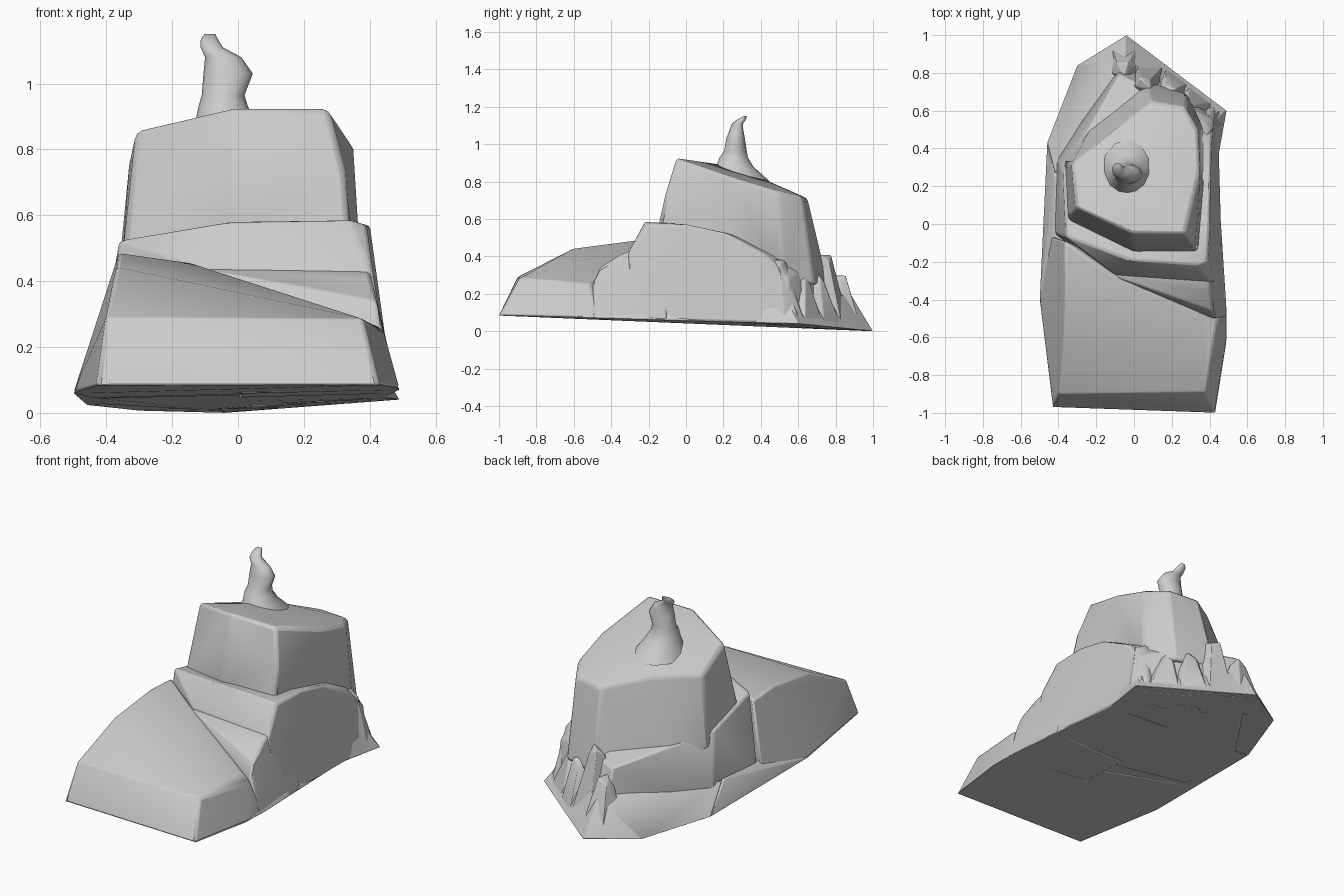
import bpy, bmesh, math
from mathutils import Vector

old_cube = bpy.data.objects.get("Cube")
if old_cube:
    bpy.data.objects.remove(old_cube, do_unlink=True)

stone = bpy.data.materials.new("pale_grey_stone")
stone.use_nodes = True
stone_colour = (0.6, 0.6, 0.6, 1.0)
stone.diffuse_color = stone_colour
stone.node_tree.nodes["Principled BSDF"].inputs["Base Color"].default_value = stone_colour


def ground(x, y):
    """Height of the gently tilted and twisted underside."""
    return max(0.0, 0.042 * (1 - y) + 0.03 * max(x, 0) * (1 + y))


def finish(name, bm, bevel=0.0, sharp_angle=35):
    """Turn a bmesh into a shaded stone object with worn edges."""
    bmesh.ops.recalc_face_normals(bm, faces=bm.faces)
    mesh = bpy.data.meshes.new(name)
    bm.to_mesh(mesh)
    bm.free()
    mesh.materials.append(stone)
    obj = bpy.data.objects.new(name, mesh)
    bpy.context.collection.objects.link(obj)
    if bevel:
        worn = obj.modifiers.new("worn_edges", 'BEVEL')
        worn.width = bevel
        worn.segments = 2
        worn.limit_method = 'ANGLE'
        worn.angle_limit = math.radians(25)
    bpy.ops.object.select_all(action='DESELECT')
    obj.select_set(True)
    bpy.context.view_layer.objects.active = obj
    bpy.ops.object.shade_smooth_by_angle(angle=math.radians(sharp_angle))


def boulder(name, footprint, crown, bevel=0.012):
    """Chiselled block: hull of a footprint on the underside and crown points."""
    bm = bmesh.new()
    for x, y in footprint:
        bm.verts.new((x, y, ground(x, y)))
    for point in crown:
        bm.verts.new(point)
    hull = bmesh.ops.convex_hull(bm, input=bm.verts)
    spare = {v for v in hull["geom_interior"] + hull["geom_unused"]
             if isinstance(v, bmesh.types.BMVert)}
    bmesh.ops.delete(bm, geom=list(spare), context='VERTS')
    bmesh.ops.dissolve_limit(bm, angle_limit=math.radians(4),
                             verts=bm.verts, edges=bm.edges)
    finish(name, bm, bevel)


# Thin sloping skirts that carry the outcrop, pinched at the right side
boulder("front_skirt",
        [(-.43, -.97), (.43, -1), (.49, -.62), (.49, -.45), (.44, .32),
         (-.46, .43), (-.5, -.4)],
        [(-.42, .25, .16), (.42, .3, .15)], bevel=0.003)
boulder("back_skirt",
        [(.44, .32), (.49, .6), (-.04, 1), (-.3, .84), (-.46, .43)],
        [(-.42, .27, .16), (-.2, .72, .12), (-.05, .88, .2), (.43, .55, .14),
         (.42, .34, .15)], bevel=0.003)

# Low tilted slab at the front
boulder("front_slab",
        [(-.43, -.97), (.43, -1), (.49, -.62), (.48, -.46), (-.5, -.4), (-.45, -.06)],
        [(-.4, -.9, .29), (.38, -.89, .285), (-.37, -.6, .443), (-.365, -.28, .485),
         (-.365, -.09, .475), (-.14, -.26, .455), (.37, -.5, .285), (.44, -.52, .255)])

# Broad lower tier behind the slab
boulder("lower_tier",
        [(.47, -.3), (.445, .56), (.1, .83), (-.06, .88), (-.42, .36), (-.43, -.05)],
        [(-.36, -.07, .525), (-.03, -.19, .58), (.34, -.22, .585), (.39, -.2, .57),
         (.4, .02, .57), (.405, .2, .53), (.41, .42, .41), (.42, .55, .28),
         (-.375, .27, .44), (-.08, .79, .34), (.2, .66, .36),
         (.41, -.31, .42), (-.1, -.27, .44)])

# Sloping ledge between the slab and the lower tier
boulder("front_ledge",
        [(.485, -.5), (.47, -.1), (0, -.1), (0, -.4)],
        [(.4, -.3, .43), (.405, -.36, .405), (.42, -.46, .34), (.43, -.5, .26),
         (-.1, -.28, .435), (.4, -.1, .44), (-.1, -.1, .44)])

# Tall upper tier with a slightly domed top that falls away to the back
boulder("upper_tier", [],
        [(-.35, .02, .48), (0, -.15, .55), (.34, -.15, .55), (.37, .2, .48),
         (.37, .52, .25), (.28, .69, .25), (.06, .76, .25), (-.2, .56, .25),
         (-.37, .32, .35), (-.01, -.11, .73), (.325, -.11, .73),
         (-.31, .09, .855), (-.01, -.05, .925), (.275, -.05, .925),
         (.35, .27, .815), (.34, .5, .745), (.27, .62, .72), (.09, .65, .71),
         (-.13, .48, .765), (-.33, .32, .765),
         (-.04, .17, .893), (0, .4, .82)], bevel=0.018)


# Crooked spire, lofted from leaning oval rings
def spire(name, rings, sides=12):
    bm = bmesh.new()
    loops = []
    for x, y, z, width, depth in rings:
        turns = [math.tau * i / sides for i in range(sides)]
        loops.append([bm.verts.new((x + width * math.cos(a), y + depth * math.sin(a), z))
                      for a in turns])
    for low, high in zip(loops, loops[1:]):
        for i in range(sides):
            j = (i + 1) % sides
            bm.faces.new((low[i], low[j], high[j], high[i]))
    bm.faces.new(loops[0])
    bm.faces.new(loops[-1])
    finish(name, bm, sharp_angle=60)


spire("crooked_spire",
      [(-.03, .28, .80, .14, .17), (-.035, .26, .88, .095, .1),
       (-.045, .255, .93, .075, .075), (-.045, .265, .965, .065, .06),
       (-.03, .265, 1.03, .075, .05), (-.045, .27, 1.08, .055, .036),
       (-.08, .275, 1.11, .034, .03), (-.087, .3, 1.135, .026, .022),
       (-.085, .315, 1.15, .016, .008)])

# Broken wedges heaped against the back right edge of the base
outward = Vector((0.6, 0.8))
edge_reach = 0.765
wedges = [(-.04, .84, .13, .3), (.07, .76, .13, .41), (.2, .72, .13, .3),
          (.3, .62, .14, .33), (.39, .53, .12, .385), (.43, .56, .1, .2)]
for number, (x, y, radius, top) in enumerate(wedges, 1):
    centre = Vector((x, y))
    feet, crown = [], []
    for i in range(5):
        angle = math.tau * i / 5 + number
        arm = Vector((math.cos(angle), math.sin(angle)))
        foot = centre + arm * radius
        foot -= outward * max(0, foot.dot(outward) - edge_reach)
        feet.append((min(foot.x, 0.47), foot.y))
        tip = centre + arm * radius * 0.35 - outward * radius * 0.25
        crown.append((min(tip.x, 0.42), tip.y, top - 0.035 * (i % 3)))
    boulder(f"broken_wedge_{number}", feet, crown, bevel=0.006)
